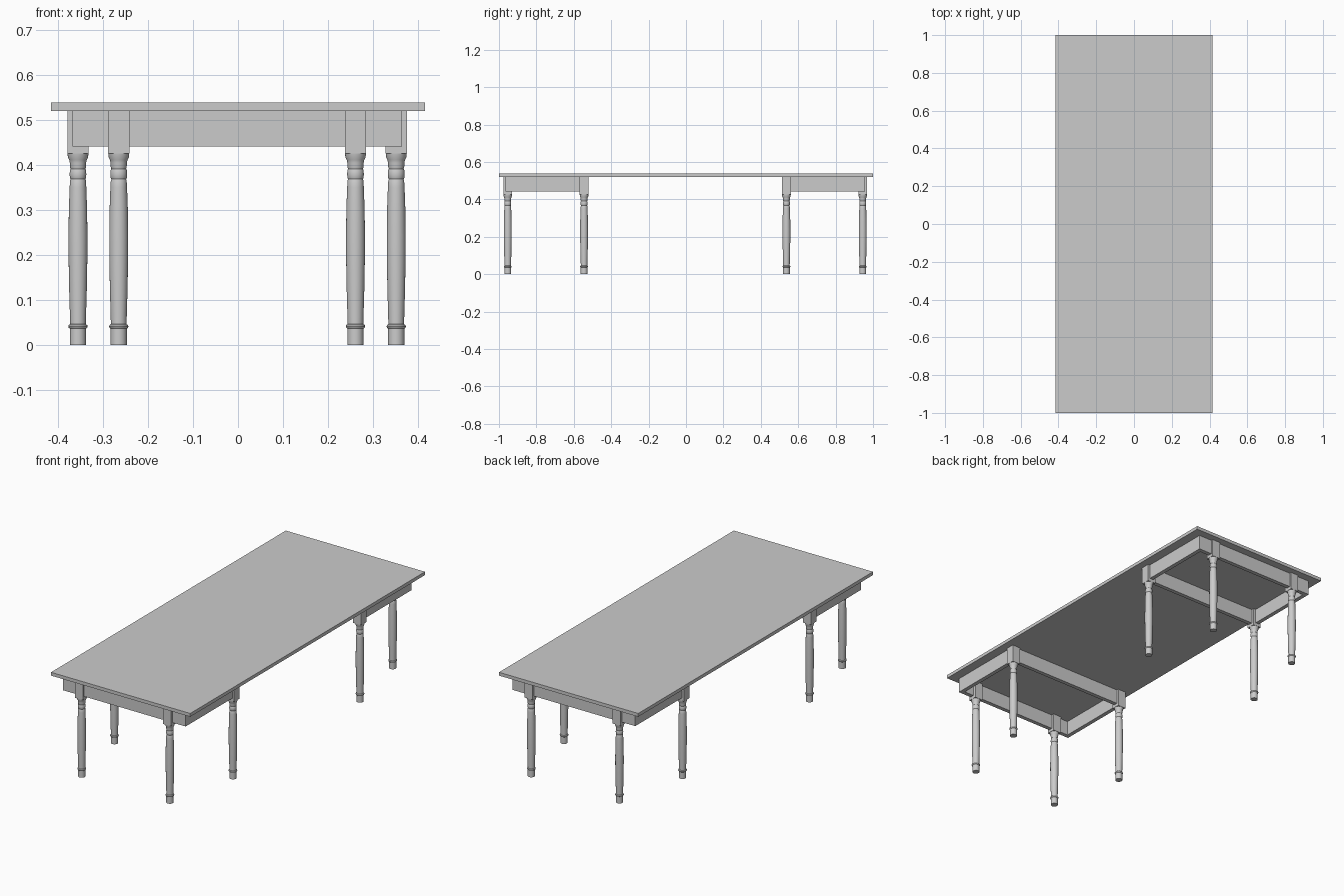
import bpy, bmesh, math

if "Cube" in bpy.data.objects:
    bpy.data.objects.remove(bpy.data.objects["Cube"])

CX, CY = -0.002, -0.004      # frame sits slightly off the top's centre
SIDES = 24
APRON_Z = (0.441, 0.52)


def finish(name, bm, smooth=False):
    bmesh.ops.recalc_face_normals(bm, faces=bm.faces)
    mesh = bpy.data.meshes.new(name)
    bm.to_mesh(mesh)
    bm.free()
    ob = bpy.data.objects.new(name, mesh)
    bpy.context.collection.objects.link(ob)
    if smooth:
        bpy.ops.object.select_all(action='DESELECT')
        bpy.context.view_layer.objects.active = ob
        ob.select_set(True)
        bpy.ops.object.shade_smooth_by_angle(angle=math.radians(35))
    return ob


def box(name, xs, ys, zs):
    bm = bmesh.new()
    bmesh.ops.create_cube(bm, size=1)
    for v in bm.verts:
        for i, (a, b) in enumerate((xs, ys, zs)):
            v.co[i] = (a + b) / 2 + v.co[i] * (b - a)
    return finish(name, bm)


# (radius, height) of the turned part of a leg
PROFILE = [(0.018, 0), (0.018, 0.036), (0.0205, 0.038), (0.0215, 0.041),
           (0.0205, 0.044), (0.0175, 0.046), (0.018, 0.07), (0.0195, 0.12),
           (0.0208, 0.19), (0.021, 0.24), (0.0203, 0.30), (0.0185, 0.35),
           (0.0175, 0.366), (0.0165, 0.368), (0.018, 0.371), (0.0185, 0.379),
           (0.018, 0.388), (0.0165, 0.391), (0.0178, 0.395),
           (0.018, 0.404), (0.0195, 0.411), (0.0225, 0.417), (0.0235, 0.428)]


def leg(name, x, y):
    bm = bmesh.new()
    rings = []
    for r, z in PROFILE:
        rings.append([bm.verts.new((x + r * math.cos(a), y + r * math.sin(a), z))
                      for a in (2 * math.pi * i / SIDES for i in range(SIDES))])
    for lo, hi in zip(rings, rings[1:]):
        for i in range(SIDES):
            j = (i + 1) % SIDES
            bm.faces.new((lo[i], lo[j], hi[j], hi[i]))
    bm.faces.new(rings[0])
    bm.faces.new(rings[-1])
    finish(name, bm, True)
    h = 0.0238
    box(name + "_block", (x - h, x + h), (y - h, y + h), (0.425, 0.52))


# table top
box("table_top", (-0.415, 0.415), (-1, 1), (0.52, 0.538))

# two leg frames, one at each end
T = 0.022
for end, s in (("front", -1), ("back", 1)):
    def span(a, b):
        return tuple(sorted((CY + s * a, CY + s * b)))

    box(end + "_end_apron", (CX - 0.366, CX + 0.366), span(0.962, 0.962 - T), APRON_Z)
    box(end + "_cross_apron", (CX - 0.345, CX + 0.345), span(0.528, 0.528 + T), APRON_Z)
    for side, m in (("left", -1), ("right", 1)):
        xs = tuple(sorted((CX + m * 0.366, CX + m * (0.366 - T))))
        box(f"{end}_{side}_side_apron", xs, span(0.53, 0.962 - T), APRON_Z)
        leg(f"{end}_{side}_outer_leg", CX + m * 0.263, CY + s * 0.949)
        leg(f"{end}_{side}_inner_leg", CX + m * 0.3535, CY + s * 0.541)
